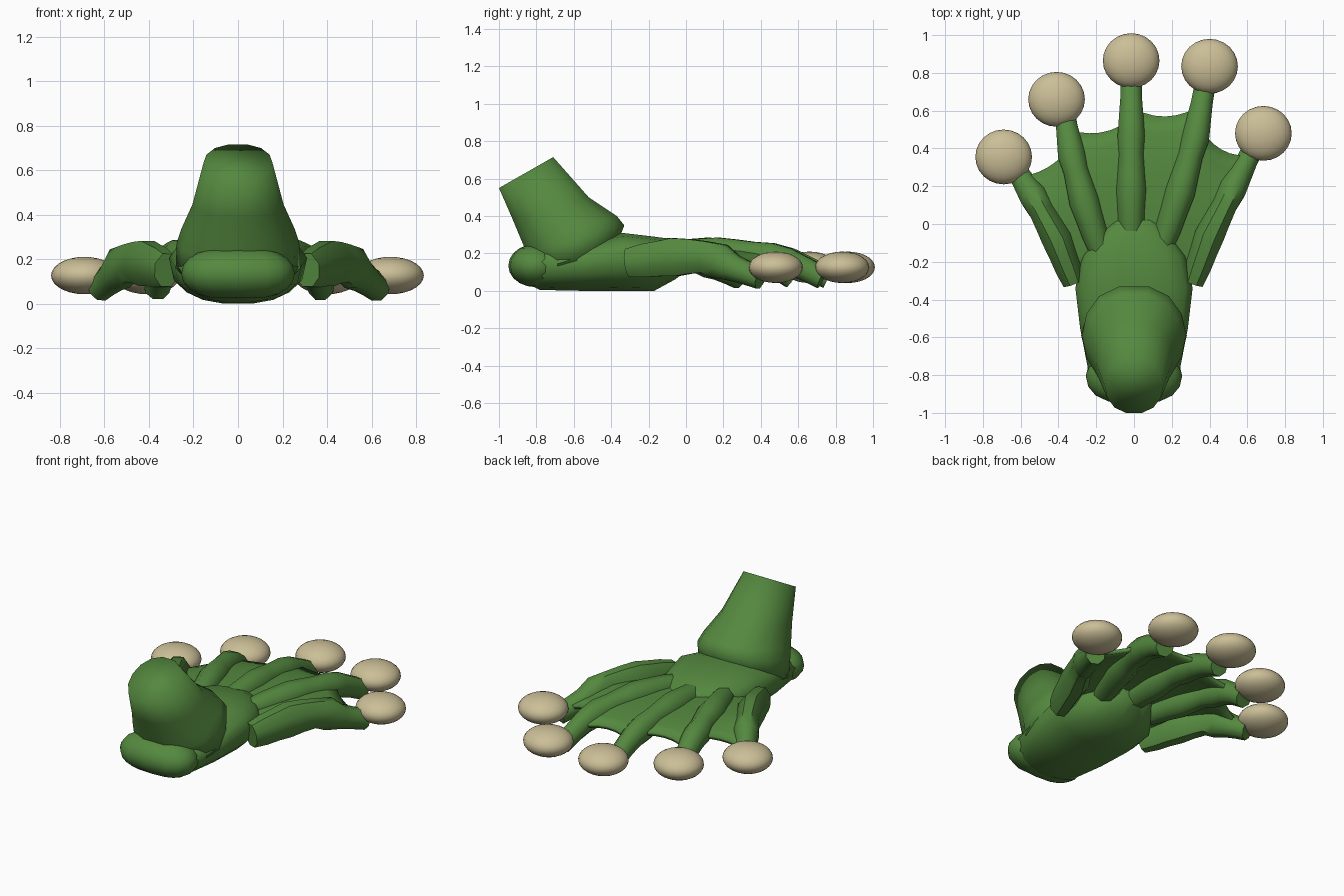
import bpy, bmesh, math
from mathutils import Vector

if "Cube" in bpy.data.objects:
    bpy.data.objects.remove(bpy.data.objects["Cube"])


def material(name, rgb):
    m = bpy.data.materials.new(name)
    m.diffuse_color = (*rgb, 1)
    m.use_nodes = True
    m.node_tree.nodes["Principled BSDF"].inputs["Base Color"].default_value = m.diffuse_color
    return m


GREEN = material("skin green", (0.09, 0.25, 0.05))
TAN = material("pad tan", (0.60, 0.52, 0.31))


def finish(bm, name, mat, angle=50):
    bmesh.ops.recalc_face_normals(bm, faces=bm.faces)
    me = bpy.data.meshes.new(name)
    bm.to_mesh(me)
    bm.free()
    me.materials.append(mat)
    ob = bpy.data.objects.new(name, me)
    bpy.context.collection.objects.link(ob)
    bpy.ops.object.select_all(action='DESELECT')
    ob.select_set(True)
    bpy.context.view_layer.objects.active = ob
    bpy.ops.object.shade_smooth_by_angle(angle=math.radians(angle))
    return ob


def loft(name, rings, mat, angle=50):
    """Skin a list of closed point rings and cap both ends."""
    bm = bmesh.new()
    vs = [[bm.verts.new(p) for p in r] for r in rings]
    n = len(vs[0])
    for a, b in zip(vs, vs[1:]):
        for i in range(n):
            j = (i + 1) % n
            bm.faces.new((a[i], a[j], b[j], b[i]))
    bm.faces.new(vs[0])
    bm.faces.new(vs[-1])
    return finish(bm, name, mat, angle)


def lerp_list(pts, t):
    f = min(max(t, 0), 1) * (len(pts) - 1)
    i = min(int(f), len(pts) - 2)
    return Vector(pts[i]).lerp(Vector(pts[i + 1]), f - i)


def spow(v, e):
    return math.copysign(abs(v) ** e, v)


def ellipsoid(name, loc, size, mat, seg, rows, boxy=1.0):
    bm = bmesh.new()
    bmesh.ops.create_uvsphere(bm, u_segments=seg, v_segments=rows, radius=1)
    for v in bm.verts:
        v.co = Vector((spow(v.co.x, boxy) * size[0], v.co.y * size[1], v.co.z * size[2])) + Vector(loc)
    return finish(bm, name, mat, 70)


# Leg stump: tilted rings given by back point, front point, half width
leg = []
for (by, bz), (fy, fz), hw in [((-1.0, .55), (-.71, .715), .155),
                               ((-.93, .39), (-.52, .50), .205),
                               ((-.88, .27), (-.37, .40), .255),
                               ((-.85, .20), (-.33, .35), .275),
                               ((-.80, .10), (-.38, .22), .28)]:
    ring = []
    for i in range(14):
        a = 2 * math.pi * (i + .5) / 14
        s = (1 + math.cos(a) / math.cos(math.pi / 14)) / 2
        ring.append((spow(math.sin(a), .85) * hw, by + (fy - by) * s, bz + (fz - bz) * s))
    leg.append(ring)
loft("leg", leg, GREEN, 100)

# Heel
ellipsoid("heel", (0, -.805, .135), (.255, .145, .115), GREEN, 16, 10, .65)

# Foot body: y, half width, bottom, top; sole is narrower than the top
body = []
for y, hw, lo, hi in [(-.90, .13, .06, .18), (-.78, .245, .005, .23), (-.55, .29, 0, .26),
                      (-.34, .315, 0, .31), (-.17, .28, 0, .29), (-.06, .20, .06, .275),
                      (.02, .11, .12, .24)]:
    ring = []
    for i in range(16):
        a = 2 * math.pi * (i + .5) / 16
        c, s = spow(math.cos(a), .8), spow(math.sin(a), .7) / .987
        w = hw * (1 if s > 0 else 1 + .22 * s)
        ring.append((c * w, y, (lo + hi) / 2 + s * (hi - lo) / 2))
    body.append(ring)
loft("foot_body", body, GREEN)

# Toes: plan path, height profile and pad centre
OUTER = [.15, .17, .185, .18, .115, .07]
INNER = [.19, .20, .20, .19, .155, .07]
TOES = [([(-.32, -.31), (-.41, -.08), (-.53, .14), (-.625, .29)], OUTER, (-.69, .355)),
        ([(-.18, -.14), (-.265, .12), (-.33, .36), (-.365, .57)], INNER, (-.41, .66)),
        ([(-.015, -.10), (-.015, .18), (-.015, .46), (-.015, .76)], INNER, (-.015, .865)),
        ([(.15, -.12), (.245, .17), (.325, .45), (.375, .73)], INNER, (.40, .835)),
        ([(.31, -.31), (.40, -.06), (.52, .18), (.63, .40)], OUTER, (.685, .48))]


def toe_point(k, t):
    path, heights, _ = TOES[k]
    p = lerp_list(path, t)
    z = lerp_list([(h, 0) for h in heights], t)[0]
    return Vector((p.x, p.y, z))


KNOBS = [.062, .074, .078, .085, .077, .070, .078, .070, .062, .060]
for k, (path, heights, pad) in enumerate(TOES):
    rings = []
    for i, r in enumerate(KNOBS):
        t = i / (len(KNOBS) - 1)
        c = toe_point(k, t)
        d = (toe_point(k, t + .08) - toe_point(k, t - .08)).normalized()
        side = d.cross(Vector((0, 0, 1))).normalized()
        up = side.cross(d)
        tall = 1.3 if heights is OUTER and t < .7 else 1.08
        rings.append([c + side * r * math.cos(a) + up * r * tall * math.sin(a)
                      for a in (2 * math.pi * j / 8 + .39 for j in range(8))])
    loft(f"toe_{k + 1}", rings, GREEN)
    ellipsoid(f"toe_pad_{k + 1}", (*pad, .126), (.15, .145, .084), TAN, 24, 14)

# Webs stretched between neighbouring toes, with a concave free edge
for k, (ta, tb) in enumerate([(.91, .73), (.88, .77), (.84, .87), (.74, .94)]):
    bm = bmesh.new()
    grid = []
    for i in range(9):
        row = []
        for j in range(7):
            s = j / 6
            f = i / 8 * (1 - .28 * s * (1 - s))
            p = toe_point(k, ta * f).lerp(toe_point(k + 1, tb * f), s)
            row.append(bm.verts.new(p + Vector((0, 0, .015))))
        grid.append(row)
    for a, b in zip(grid, grid[1:]):
        for j in range(6):
            bm.faces.new((a[j], a[j + 1], b[j + 1], b[j]))
    web = finish(bm, f"web_{k + 1}", GREEN)
    mod = web.modifiers.new("thickness", 'SOLIDIFY')
    mod.thickness = .025
    mod.offset = 0
